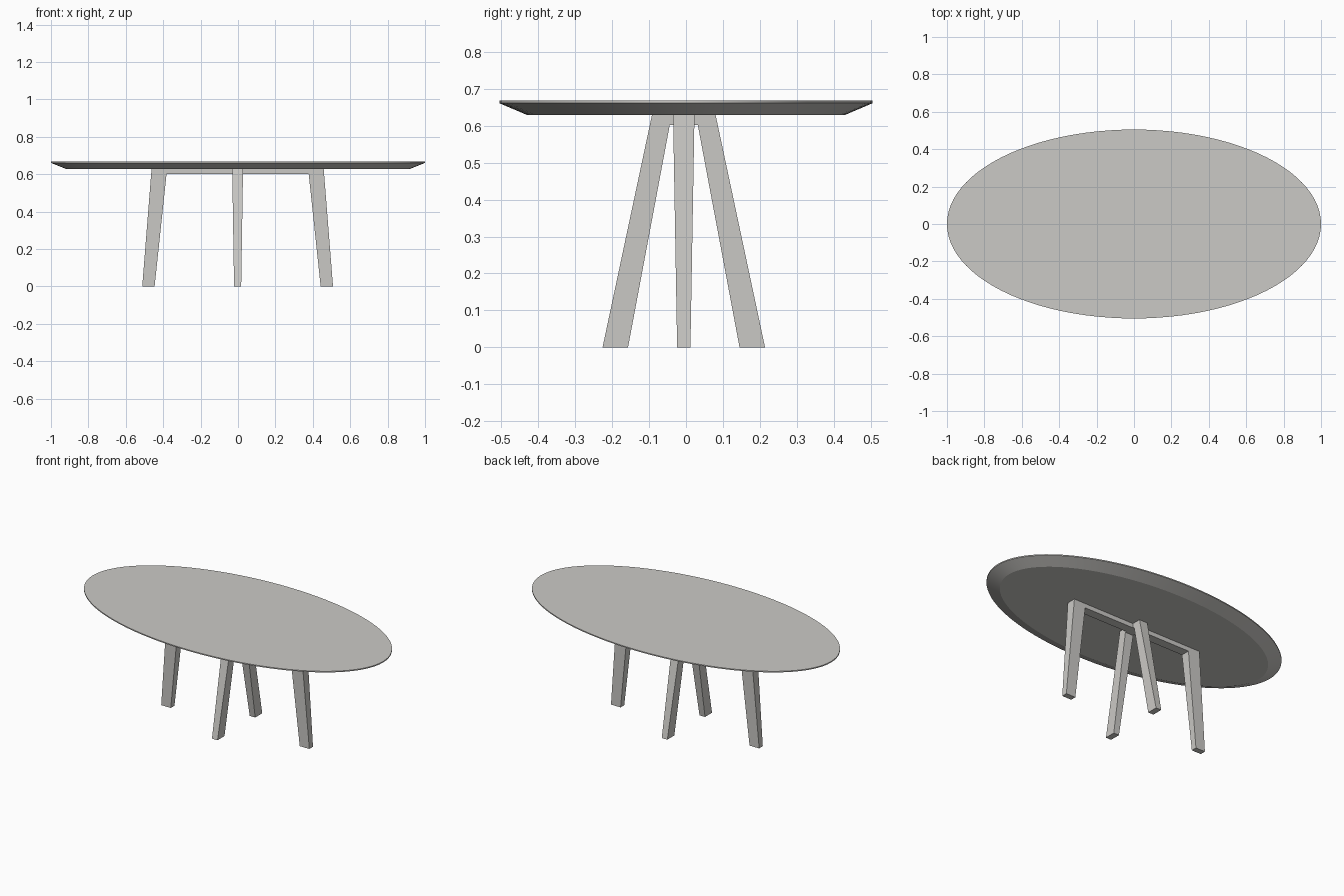
import bpy, bmesh, math

if "Cube" in bpy.data.objects:
    bpy.data.objects.remove(bpy.data.objects["Cube"])

grey = bpy.data.materials.new("warm light grey")
grey.diffuse_color = (0.60, 0.59, 0.565, 1)
grey.use_nodes = True
grey.node_tree.nodes["Principled BSDF"].inputs["Base Color"].default_value = grey.diffuse_color


def finish(name, bm):
    bmesh.ops.recalc_face_normals(bm, faces=bm.faces)
    mesh = bpy.data.meshes.new(name)
    bm.to_mesh(mesh)
    bm.free()
    obj = bpy.data.objects.new(name, mesh)
    bpy.context.collection.objects.link(obj)
    mesh.materials.append(grey)
    return obj


# Oval top: thin upright rim above a wide bevelled underside
bm = bmesh.new()
N = 96
rings = []
for rx, ry, z in [(0.92, 0.43, 0.629), (1.0, 0.505, 0.661), (1.0, 0.505, 0.668)]:
    rings.append([bm.verts.new((rx * math.cos(2 * math.pi * i / N),
                                ry * math.sin(2 * math.pi * i / N), z))
                  for i in range(N)])
for low, high in zip(rings, rings[1:]):
    for i in range(N):
        j = (i + 1) % N
        bm.faces.new((low[i], low[j], high[j], high[i]))
bm.faces.new(rings[0])
bm.faces.new(rings[-1])
top = finish("table_top", bm)
bpy.context.view_layer.objects.active = top
top.select_set(True)
bpy.ops.object.shade_smooth_by_angle(angle=math.radians(20))


# Trestle: two splayed legs joined by a bar, narrowing towards the floor
def trestle(name, foot_out, foot_in, head_out, head_in, w_foot, w_head, along_y):
    half = [(foot_out, 0), (head_out, 0.63), (head_in, 0.602), (foot_in, 0)]
    bm = bmesh.new()

    def vert(u, z, side):
        w = side * (w_foot + (w_head - w_foot) * z / 0.63)
        x, y = (w, u) if along_y else (u, w)
        return bm.verts.new((x - 0.002, y - 0.006, z))

    R = {s: [vert(u, z, s) for u, z in half] for s in (-1, 1)}
    L = {s: [vert(-u, z, s) for u, z in half] for s in (-1, 1)}
    for s in (-1, 1):
        bm.faces.new(R[s])
        bm.faces.new(L[s])
        bm.faces.new((R[s][1], R[s][2], L[s][2], L[s][1]))
    for leg in (R, L):
        for a, b in ((0, 1), (2, 3), (3, 0)):
            bm.faces.new((leg[-1][a], leg[-1][b], leg[1][b], leg[1][a]))
    for k in (1, 2):
        bm.faces.new((R[-1][k], R[1][k], L[1][k], L[-1][k]))
    return finish(name, bm)


trestle("long_trestle", 0.51, 0.444, 0.46, 0.38, 0.018, 0.029, False)
trestle("cross_trestle", 0.220, 0.151, 0.086, 0.038, 0.019, 0.029, True)
